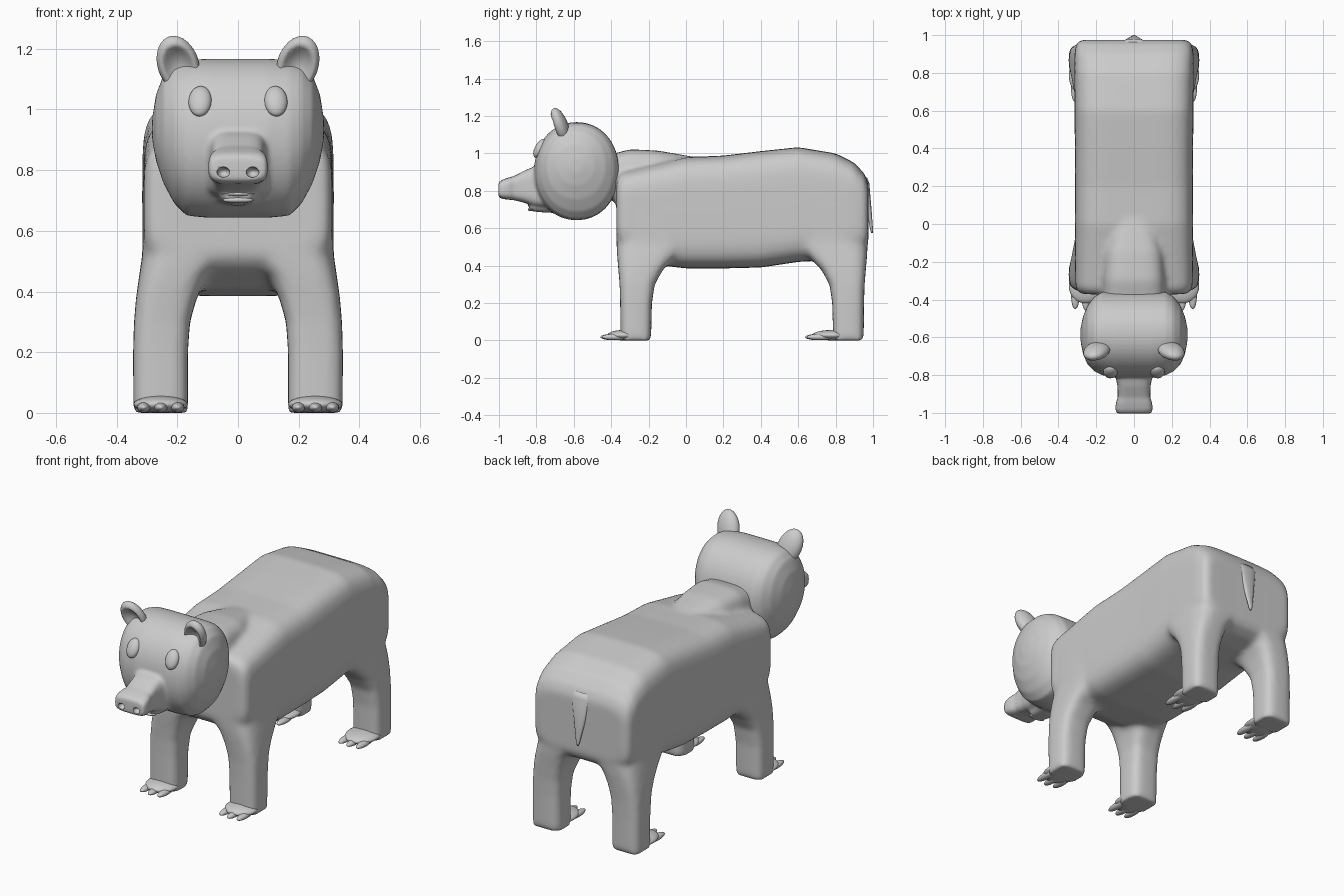
import bpy, bmesh, math
from mathutils import Matrix, Vector, Euler

if "Cube" in bpy.data.objects:
    bpy.data.objects.remove(bpy.data.objects["Cube"])


def loft(bm, axis, sections, n=4.0, count=40):
    """Closed loft along an axis; each section = (pos, a0, a1, b0, b1), superellipse of power n."""
    rings = []
    for pos, a0, a1, b0, b1 in sections:
        ring = []
        for i in range(count):
            t = 2 * math.pi * i / count
            c, s = math.cos(t), math.sin(t)
            a = (a0 + a1) / 2 + (a1 - a0) / 2 * math.copysign(abs(c) ** (2 / n), c)
            b = (b0 + b1) / 2 + (b1 - b0) / 2 * math.copysign(abs(s) ** (2 / n), s)
            co = {'X': (pos, a, b), 'Y': (a, pos, b), 'Z': (a, b, pos)}[axis]
            ring.append(bm.verts.new(co))
        rings.append(ring)
    faces = [bm.faces.new(rings[0]), bm.faces.new(rings[-1])]
    for r, q in zip(rings, rings[1:]):
        for i in range(count):
            j = (i + 1) % count
            faces.append(bm.faces.new((r[i], r[j], q[j], q[i])))
    bmesh.ops.recalc_face_normals(bm, faces=faces)


def blob(bm, loc, scale, rot=(0, 0, 0), dent=0.0):
    """Scaled sphere, optionally with a cup pressed into its -y side."""
    verts = bmesh.ops.create_uvsphere(bm, u_segments=28, v_segments=18, radius=1)['verts']
    m = Matrix.LocRotScale(Vector(loc), Euler(rot), Vector(scale))
    for v in verts:
        r = math.hypot(v.co.x, v.co.z) / 0.78
        if dent and v.co.y < 0 and r < 1:
            v.co.y += dent * (1 - r * r)
        v.co = m @ v.co


def finish(name, bm):
    me = bpy.data.meshes.new(name)
    bm.to_mesh(me)
    bm.free()
    for p in me.polygons:
        p.use_smooth = True
    ob = bpy.data.objects.new(name, me)
    bpy.context.collection.objects.link(ob)
    return ob


def fuse(ob, voxel, iterations):
    """Weld overlapping lofts into one skin and soften it."""
    r = ob.modifiers.new("fuse", 'REMESH')
    r.mode = 'VOXEL'
    r.voxel_size = voxel
    r.use_smooth_shade = True
    s = ob.modifiers.new("soften", 'SMOOTH')
    s.factor = 0.5
    s.iterations = iterations


# body trunk
bm = bmesh.new()
trunk = [(-.372, .27, .53, .86), (-.36, .297, .50, .89), (-.33, .31, .47, .905),
         (-.2, .313, .41, .935), (0, .313, .385, .98), (.2, .313, .385, .988),
         (.4, .313, .39, 1.012), (.6, .315, .42, 1.033), (.8, .316, .43, 1.0),
         (.9, .316, .45, .95), (.955, .306, .48, .89), (.975, .28, .52, .84)]
loft(bm, 'Y', [(y, -w, w, a, b) for y, w, a, b in trunk], 5, 56)

# neck ridge
neck = [(-.42, .16, .76, .99), (-.3, .165, .7, 1.022), (-.15, .155, .7, 1.015), (.08, .09, .7, .975)]
loft(bm, 'Y', [(y, -w, w, a, b) for y, w, a, b in neck], 3.5)

# legs: (z, inner x, outer x, outer depth, inner depth)
leg = [(0, .165, .345, .022, .185), (.2, .165, .346, .02, .19), (.3, .158, .343, .017, .205),
       (.38, .135, .336, .01, .25), (.45, .10, .326, .004, .32), (.52, .02, .316, 0, .40),
       (.75, .02, .312, 0, .40)]
for side in (-1, 1):
    for y_out, d in ((-.372, 1), (.972, -1)):
        secs = []
        for z, xi, xo, d0, d1 in leg:
            x0, x1 = sorted((side * xi, side * xo))
            y0, y1 = sorted((y_out + d * d0, y_out + d * d1))
            secs.append((z, x0, x1, y0, y1))
        loft(bm, 'Z', secs, 3.6)
fuse(finish("body", bm), 0.014, 10)

# paws with three claws each
bm = bmesh.new()
for side in (-1, 1):
    for pad_y, pad_l in ((-.33, .09), (.785, .11)):
        blob(bm, (side * .255, pad_y, .028), (.09, pad_l, .028))
        for k in (-1, 0, 1):
            tip = pad_y - pad_l - .038
            blob(bm, (side * .255 + k * .056, tip + .07 + .008 * abs(k), .018), (.022, .07, .017))
finish("paws", bm)

# tail
bm = bmesh.new()
loft(bm, 'Z', [(.87, -.05, .05, .94, .968), (.84, -.056, .056, .95, .98),
               (.7, -.032, .032, .965, .992), (.59, -.01, .01, .985, 1.0),
               (.575, -.004, .004, .99, .999)], 2.4, 24)
finish("tail", bm)

# head: round side profile lofted across x
bm = bmesh.new()
half = [(.10, -.812, -.358, .643, 1.167), (.17, -.80, -.36, .650, 1.163),
        (.21, -.78, -.385, .69, 1.15), (.245, -.745, -.43, .755, 1.115),
        (.27, -.69, -.49, .83, 1.05), (.283, -.62, -.55, .9, .97)]
loft(bm, 'X', [(-s[0],) + s[1:] for s in reversed(half)] + half, 2.1, 56)
# snout
snout = [(-.68, .13, .70, .95), (-.81, .097, .715, .93), (-.86, .087, .735, .91),
         (-.92, .086, .75, .878), (-.945, .096, .752, .872), (-.985, .099, .757, .858),
         (-1.003, .09, .768, .843)]
loft(bm, 'Y', [(y, -w, w, a, b) for y, w, a, b in snout], 4)
# chin
chin = [(-.62, .10, .68, .8), (-.76, .066, .684, .78), (-.82, .056, .69, .76), (-.838, .045, .70, .75)]
loft(bm, 'Y', [(y, -w, w, a, b) for y, w, a, b in chin], 3)
head = finish("head", bm)
fuse(head, 0.009, 6)

# nostril holes
bm = bmesh.new()
for side in (-1, 1):
    blob(bm, (side * .048, -1.0, .793), (.021, .03, .017))
cutter = finish("nostril_cutter", bm)
cutter.hide_render = True
cutter.hide_viewport = True
cut = head.modifiers.new("nostrils", 'BOOLEAN')
cut.operation = 'DIFFERENCE'
cut.object = cutter

# lips
bm = bmesh.new()
blob(bm, (0, -.828, .722), (.055, .018, .009))
blob(bm, (0, -.828, .701), (.05, .018, .010))
finish("lips", bm)

# ears, cupped towards the front
bm = bmesh.new()
for side in (-1, 1):
    blob(bm, (side * .197, -.672, 1.148), (.068, .042, .102), (.35, side * .32, 0), 1.15)
finish("ears", bm)

# eyes
bm = bmesh.new()
for side in (-1, 1):
    blob(bm, (side * .125, -.782, 1.027), (.038, .026, .055), (-.5, 0, side * .1))
finish("eyes", bm)
